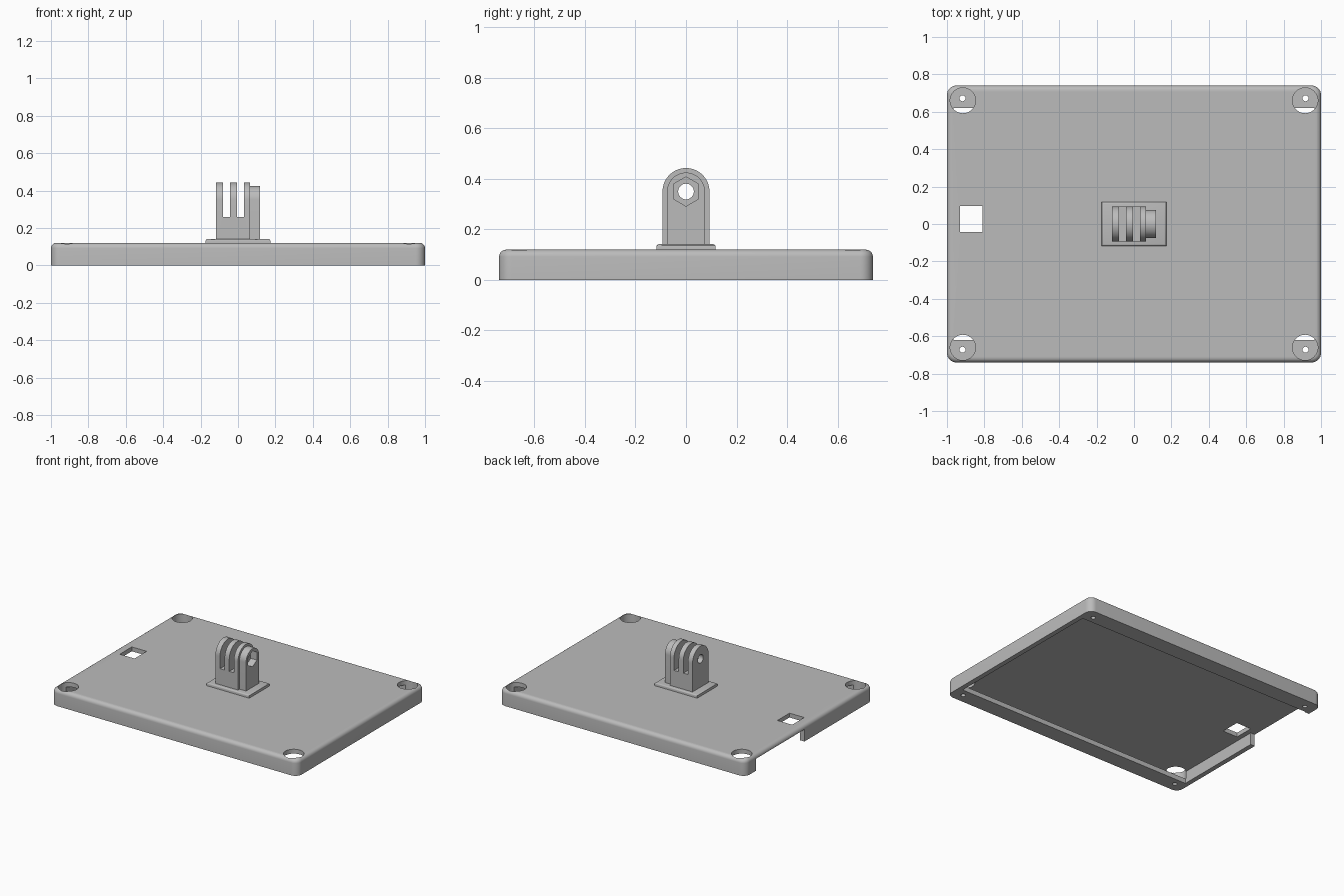
import bpy, bmesh, math
from mathutils import Matrix, Vector

old = bpy.data.objects.get("Cube")
if old:
    bpy.data.objects.remove(old, do_unlink=True)

grey = bpy.data.materials.new("plain grey")
grey.use_nodes = True
COLOUR = (0.5, 0.5, 0.5, 1)
grey.diffuse_color = COLOUR
grey.node_tree.nodes["Principled BSDF"].inputs["Base Color"].default_value = COLOUR


def finish(bm, name):
    bmesh.ops.recalc_face_normals(bm, faces=bm.faces)
    mesh = bpy.data.meshes.new(name)
    bm.to_mesh(mesh)
    bm.free()
    mesh.materials.append(grey)
    obj = bpy.data.objects.new(name, mesh)
    bpy.context.collection.objects.link(obj)
    return obj


def box_bm(x, y, z):
    """Box between the (low, high) pairs given for each axis."""
    size = [b - a for a, b in (x, y, z)]
    mid = [(a + b) / 2 for a, b in (x, y, z)]
    bm = bmesh.new()
    bmesh.ops.create_cube(bm, size=1, matrix=Matrix.Translation(mid) @ Matrix.Diagonal((*size, 1)))
    return bm


def box(name, x, y, z):
    return finish(box_bm(x, y, z), name)


def bevel(bm, test, amount, segments):
    edges = [e for e in bm.edges if test(e)]
    bmesh.ops.bevel(bm, geom=edges, offset=amount, segments=segments, profile=0.5, affect='EDGES')


def prism(name, axis, centre, radius, length, sides=48):
    """Cylinder or regular prism along x or z."""
    turn = Matrix.Rotation(math.pi / 2, 4, 'Y') if axis == 'x' else Matrix()
    bm = bmesh.new()
    if axis == 'x':
        turn = turn @ Matrix.Rotation(math.pi / 2, 4, 'Z')
    bmesh.ops.create_cone(bm, cap_ends=True, segments=sides, radius1=radius, radius2=radius,
                          depth=length, matrix=Matrix.Translation(centre) @ turn)
    return finish(bm, name)


def arch(name, x, radius, base, centre_z, steps=32):
    """Upright slab with a half-round top, extruded along x."""
    outline = [(-radius, base), (radius, base)]
    for i in range(steps + 1):
        a = math.pi * i / steps
        outline.append((radius * math.cos(a), centre_z + radius * math.sin(a)))
    bm = bmesh.new()
    face = bm.faces.new([bm.verts.new((x[0], y, z)) for y, z in outline])
    out = bmesh.ops.extrude_face_region(bm, geom=[face])
    moved = [v for v in out["geom"] if isinstance(v, bmesh.types.BMVert)]
    bmesh.ops.translate(bm, verts=moved, vec=Vector((x[1] - x[0], 0, 0)))
    return finish(bm, name)


def combine(obj, others, operation='DIFFERENCE'):
    bpy.context.view_layer.objects.active = obj
    for other in others:
        other.hide_render = True
        mod = obj.modifiers.new("cut", 'BOOLEAN')
        mod.operation = operation
        mod.solver = 'EXACT'
        mod.object = other
        bpy.ops.object.modifier_apply(modifier=mod.name)
        bpy.data.objects.remove(other, do_unlink=True)


def smooth(obj):
    bpy.ops.object.select_all(action='DESELECT')
    obj.select_set(True)
    bpy.context.view_layer.objects.active = obj
    bpy.ops.object.shade_smooth_by_angle(angle=math.radians(30))


# Tray: rounded slab, hollow below, with lips along the front and back
W, D, TOP, CEIL, LIP = 1.0, 0.74, 0.12, 0.088, 0.035
bm = box_bm((-W, W), (-D, D), (0, TOP))
bevel(bm, lambda e: abs(e.verts[0].co.z - e.verts[1].co.z) > 0.05, 0.05, 8)
bevel(bm, lambda e: all(v.co.z > TOP - 0.001 for v in e.verts), 0.028, 6)
tray = finish(bm, "tray")
cutters = [
    box("cavity", (-0.965, 0.965), (-0.705, 0.705), (LIP, CEIL)),
    box("opening", (-0.965, 0.965), (-0.62, 0.62), (-0.1, 0.06)),
    box("side_notch", (-1.1, -0.93), (0.055, 0.615), (-0.1, CEIL)),
    box("square_window", (-0.93, -0.81), (-0.043, 0.097), (0.05, 0.2)),
]
# Corner access holes with a screw hole through the lip below
for sx in (-1, 1):
    for sy in (-1, 1):
        cutters.append(prism("access_hole", 'z', (sx * 0.915, sy * 0.66, LIP + 0.1), 0.068, 0.2))
        cutters.append(prism("screw_hole", 'z', (sx * 0.917, sy * 0.672, 0), 0.016, 0.2, 24))
combine(tray, cutters)
smooth(tray)

# Mount foot with a softened top edge
bm = box_bm((-0.173, 0.173), (-0.117, 0.117), (TOP - 0.005, 0.142))
bevel(bm, lambda e: all(v.co.z > 0.14 for v in e.verts), 0.01, 3)
foot = finish(bm, "mount_foot")
smooth(foot)

# Three-pronged hinge with a nut boss on its left side
PIN = 0.35
hinge = arch("mount_hinge", (-0.118, 0.065), 0.093, 0.135, PIN)
combine(hinge, [arch("nut_boss", (0.05, 0.118), 0.075, 0.135, PIN)], 'UNION')
combine(hinge, [
    box("slot", (-0.081, -0.043), (-0.2, 0.2), (0.26, 0.6)),
    box("slot", (-0.006, 0.032), (-0.2, 0.2), (0.26, 0.6)),
    prism("pin_hole", 'x', (0, 0, PIN), 0.031, 0.5, 32),
    prism("nut_pocket", 'x', (0.168, 0, PIN), 0.058, 0.2, 6),
])
smooth(hinge)
